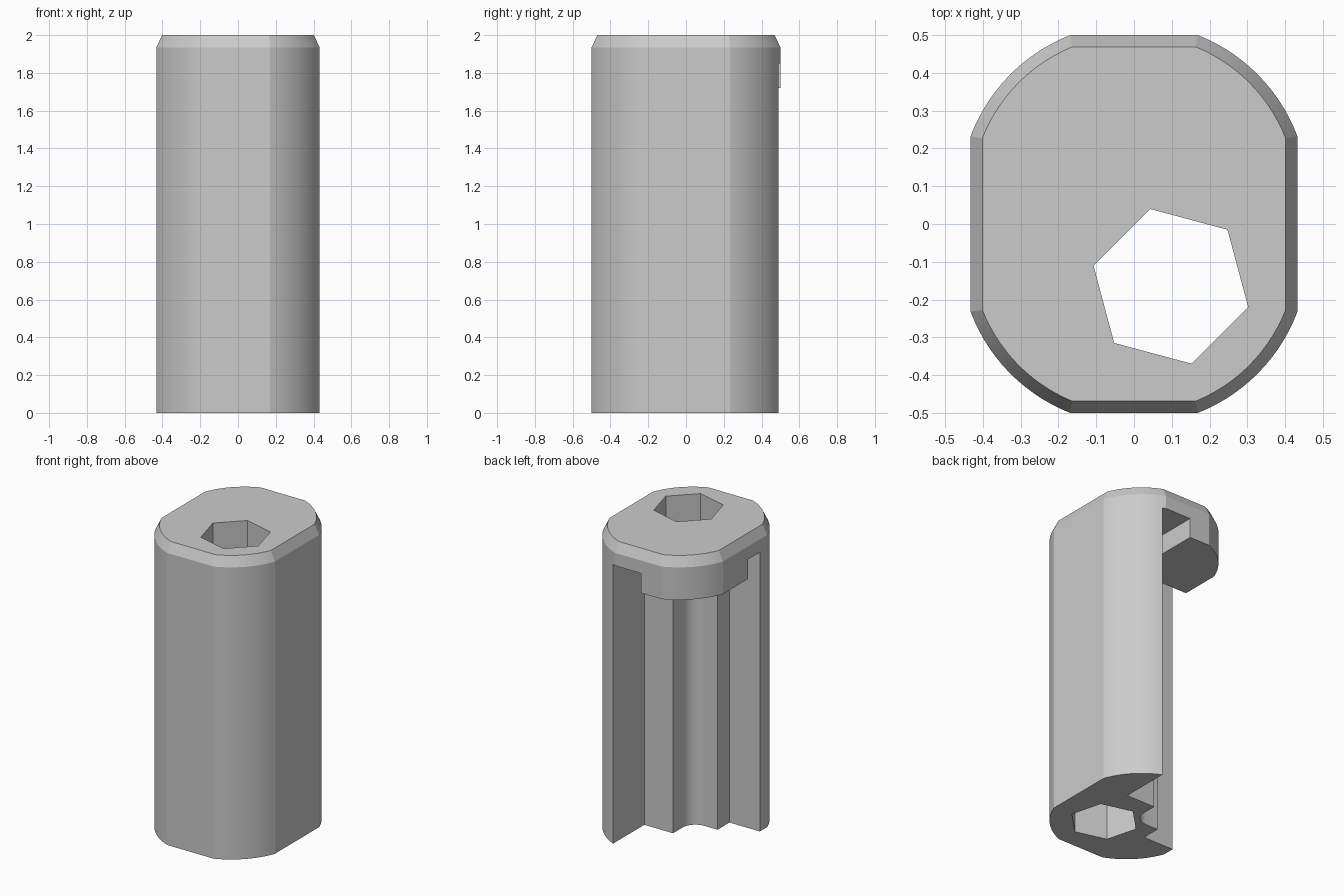
import bpy, bmesh, math

if "Cube" in bpy.data.objects:
    bpy.data.objects.remove(bpy.data.objects["Cube"])

grey = bpy.data.materials.new("light_grey")
grey.use_nodes = True
COLOR = (0.6, 0.6, 0.6, 1)
grey.diffuse_color = COLOR
grey.node_tree.nodes["Principled BSDF"].inputs["Base Color"].default_value = COLOR


def loft(name, layers):
    """Solid through equal-length counter-clockwise outlines: [(z, points), ...]."""
    bm = bmesh.new()
    rings = [[bm.verts.new((x, y, z)) for x, y in pts] for z, pts in layers]
    for low, high in zip(rings, rings[1:]):
        for i in range(len(low)):
            j = (i + 1) % len(low)
            bm.faces.new((low[i], low[j], high[j], high[i]))
    bm.faces.new(rings[0][::-1])
    bm.faces.new(rings[-1])
    mesh = bpy.data.meshes.new(name)
    bm.to_mesh(mesh)
    bm.free()
    obj = bpy.data.objects.new(name, mesh)
    bpy.context.collection.objects.link(obj)
    mesh.materials.append(grey)
    return obj


def arc(cx, cy, r, start, end, steps):
    return [(cx + r * math.cos(start + (end - start) * i / steps),
             cy + r * math.sin(start + (end - start) * i / steps))
            for i in range(steps + 1)]


def outline(inset):
    """Flat-sided oval: two offset circles clipped by a rectangle."""
    r, hx, hy, cy = 0.462 - inset, 0.4325 - inset, 0.5 - inset, 0.07
    a0, a1 = math.acos(hx / r), math.asin((hy - cy) / r)
    quarter = arc(0, cy, r, a0, a1, 14)
    half = quarter + [(-x, y) for x, y in reversed(quarter)]
    return half + [(-x, -y) for x, y in half]


# Main body with a chamfered top rim
body = loft("body", [(0, outline(0)), (1.935, outline(0)), (2, outline(0.031))])

# Hexagonal through hole
hexagon = arc(0.0975, -0.165, 0.212, math.radians(45), math.radians(345), 5)
cutters = [loft("hex_hole_cutter", [(-0.1, hexagon), (2.1, hexagon)])]

# Stepped corner channel with a rounded inner corner, ending below the cap
LEFT, TOP, NEAR, FAR = 0.19, 0.165, -0.21, -0.155
EDGE_X, EDGE_Y, R, OUT = -0.02, -0.03, 0.095, 0.8
fillet = arc(EDGE_X - R, EDGE_Y + R, R, -math.pi / 2, 0, 12)
channel = ([(-OUT, OUT), (-OUT, FAR), (NEAR, FAR), (NEAR, EDGE_Y)] + fillet
           + [(EDGE_X, TOP), (LEFT, TOP), (LEFT, OUT)])
cutters.append(loft("channel_cutter", [(-0.1, channel), (1.72, channel)]))

# Taller notches on both sides of the cap lip
for name, x0, x1, y0, y1 in (("back_notch_cutter", EDGE_X, LEFT, TOP, OUT),
                             ("side_notch_cutter", -OUT, NEAR, FAR, EDGE_Y)):
    box = [(x0, y0), (x1, y0), (x1, y1), (x0, y1)]
    cutters.append(loft(name, [(1.6, box), (1.85, box)]))

for cutter in cutters:
    cutter.hide_render = True
    cutter.hide_viewport = True
    cut = body.modifiers.new(cutter.name, "BOOLEAN")
    cut.operation = "DIFFERENCE"
    cut.solver = "EXACT"
    cut.object = cutter

# Bake the cuts, then drop the helpers
cut_mesh = bpy.data.meshes.new_from_object(
    body.evaluated_get(bpy.context.evaluated_depsgraph_get()))
body.modifiers.clear()
body.data = cut_mesh
for cutter in cutters:
    bpy.data.objects.remove(cutter)

bpy.ops.object.select_all(action="DESELECT")
body.select_set(True)
bpy.context.view_layer.objects.active = body
bpy.ops.object.shade_smooth_by_angle(angle=math.radians(20))
